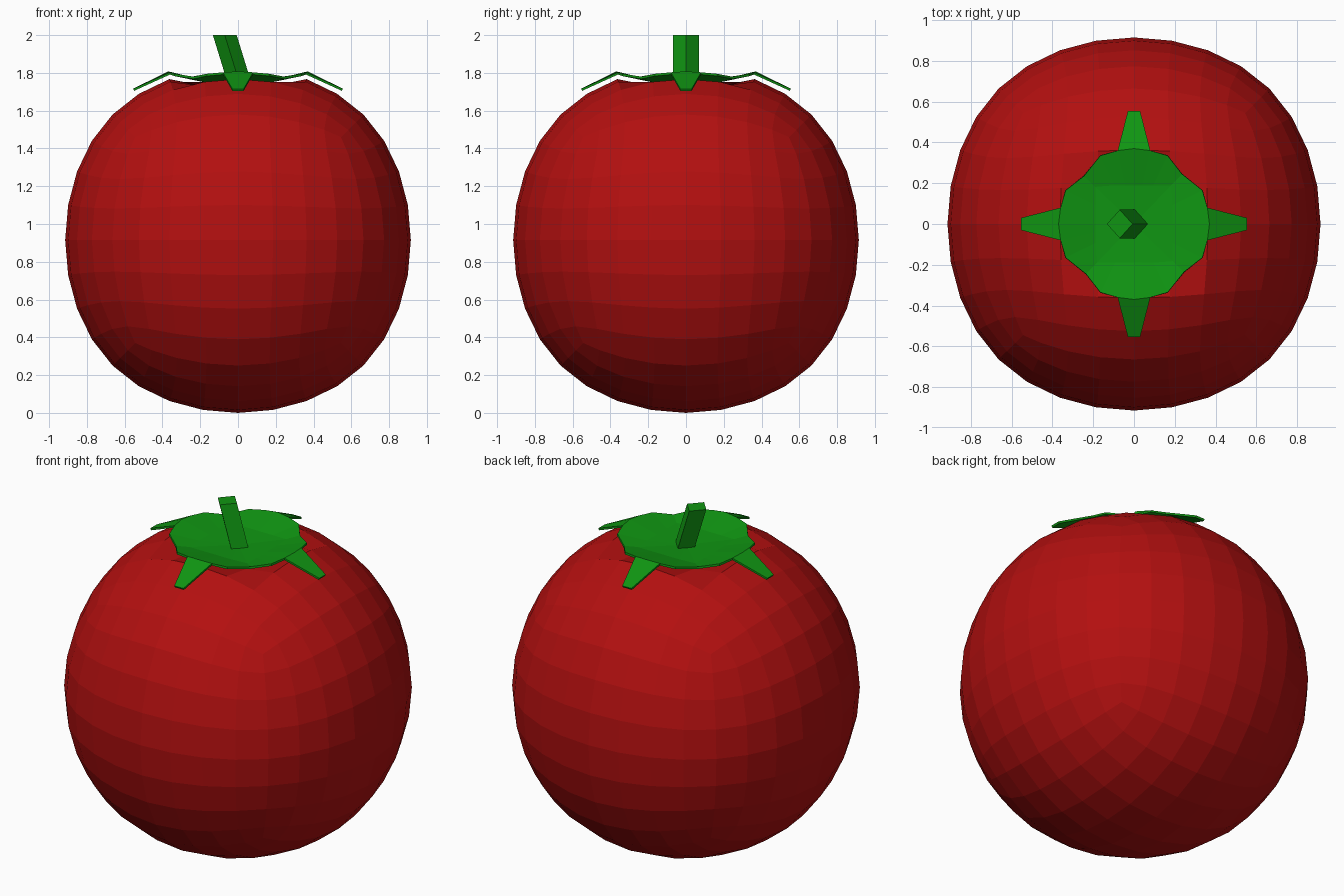
import bpy, bmesh, math
from mathutils import Vector, Matrix

if "Cube" in bpy.data.objects:
    bpy.data.objects.remove(bpy.data.objects["Cube"])


def material(name, rgb):
    m = bpy.data.materials.new(name)
    m.diffuse_color = (*rgb, 1)
    m.use_nodes = True
    m.node_tree.nodes["Principled BSDF"].inputs["Base Color"].default_value = m.diffuse_color
    return m


RED = material("tomato red", (0.45, 0.005, 0.005))
GREEN = material("leaf green", (0.005, 0.30, 0.006))


def make(name, bm, mat):
    bmesh.ops.recalc_face_normals(bm, faces=bm.faces)
    me = bpy.data.meshes.new(name)
    bm.to_mesh(me)
    bm.free()
    me.materials.append(mat)
    ob = bpy.data.objects.new(name, me)
    bpy.context.collection.objects.link(ob)
    return ob


# Fruit: a cube smoothed into a 32-sided ball, with a sunken crown
bm = bmesh.new()
bmesh.ops.create_cube(bm, size=2)
body = make("fruit", bm, RED)
sub = body.modifiers.new("round", 'SUBSURF')
sub.levels = sub.render_levels = 3
dg = bpy.context.evaluated_depsgraph_get()
me = bpy.data.meshes.new_from_object(body.evaluated_get(dg))
body.modifiers.clear()
body.data = me
low = min(v.co.z for v in me.vertices)
k = 0.915 / -low
for v in me.vertices:
    v.co = Vector((v.co.x * k, v.co.y * k, (v.co.z - low) * k))
    if v.co.z > 1.5 and max(abs(v.co.x), abs(v.co.y)) < 0.27:
        v.co.z = 1.715 + 0.06 * v.co.xy.length
for p in me.polygons:
    p.use_smooth = False

# Calyx: dished cap with a notched rim and four pointed sepals
quarter = [(0.37, 0, 1.808), (0.36, 0.08, 1.803), (0.335, 0.165, 1.795),
           (0.235, 0.245, 1.78), (0.165, 0.335, 1.795), (0.08, 0.36, 1.803)]
bm = bmesh.new()
centre = bm.verts.new((0, 0, 1.755))
rim, inner = [], []
for q in range(4):
    rot = Matrix.Rotation(q * math.pi / 2, 3, 'Z')
    for x, y, z in quarter:
        rim.append(bm.verts.new(rot @ Vector((x, y, z))))
        s = 0.19 / max(x, y)
        inner.append(bm.verts.new(rot @ Vector((x * s, y * s, 1.765))))
n = len(rim)
for i in range(n):
    j = (i + 1) % n
    bm.faces.new((centre, inner[i], inner[j]))
    bm.faces.new((inner[i], rim[i], rim[j], inner[j]))
for q in range(4):
    rot = Matrix.Rotation(q * math.pi / 2, 3, 'Z')
    tip = [bm.verts.new(rot @ Vector((0.555, y, 1.716))) for y in (-0.03, 0.03)]
    a, b, c = rim[q * 6 - 1], rim[q * 6], rim[q * 6 + 1]
    bm.faces.new((a, tip[0], tip[1], c, b))
calyx = make("calyx", bm, GREEN)
sol = calyx.modifiers.new("thickness", 'SOLIDIFY')
sol.thickness = 0.012
sol.offset = -1 if calyx.data.polygons[0].normal.z > 0 else 1

# Stem: leaning square post turned by 45 degrees
bm = bmesh.new()
rings = []
for cx, z in ((0.01, 1.74), (-0.07, 2.0)):
    rings.append([bm.verts.new((cx + 0.063 * math.cos(a * math.pi / 2),
                                0.07 * math.sin(a * math.pi / 2), z)) for a in range(4)])
for i in range(4):
    j = (i + 1) % 4
    bm.faces.new((rings[0][i], rings[0][j], rings[1][j], rings[1][i]))
bm.faces.new(rings[1])
bm.faces.new(rings[0][::-1])
make("stem", bm, GREEN)
